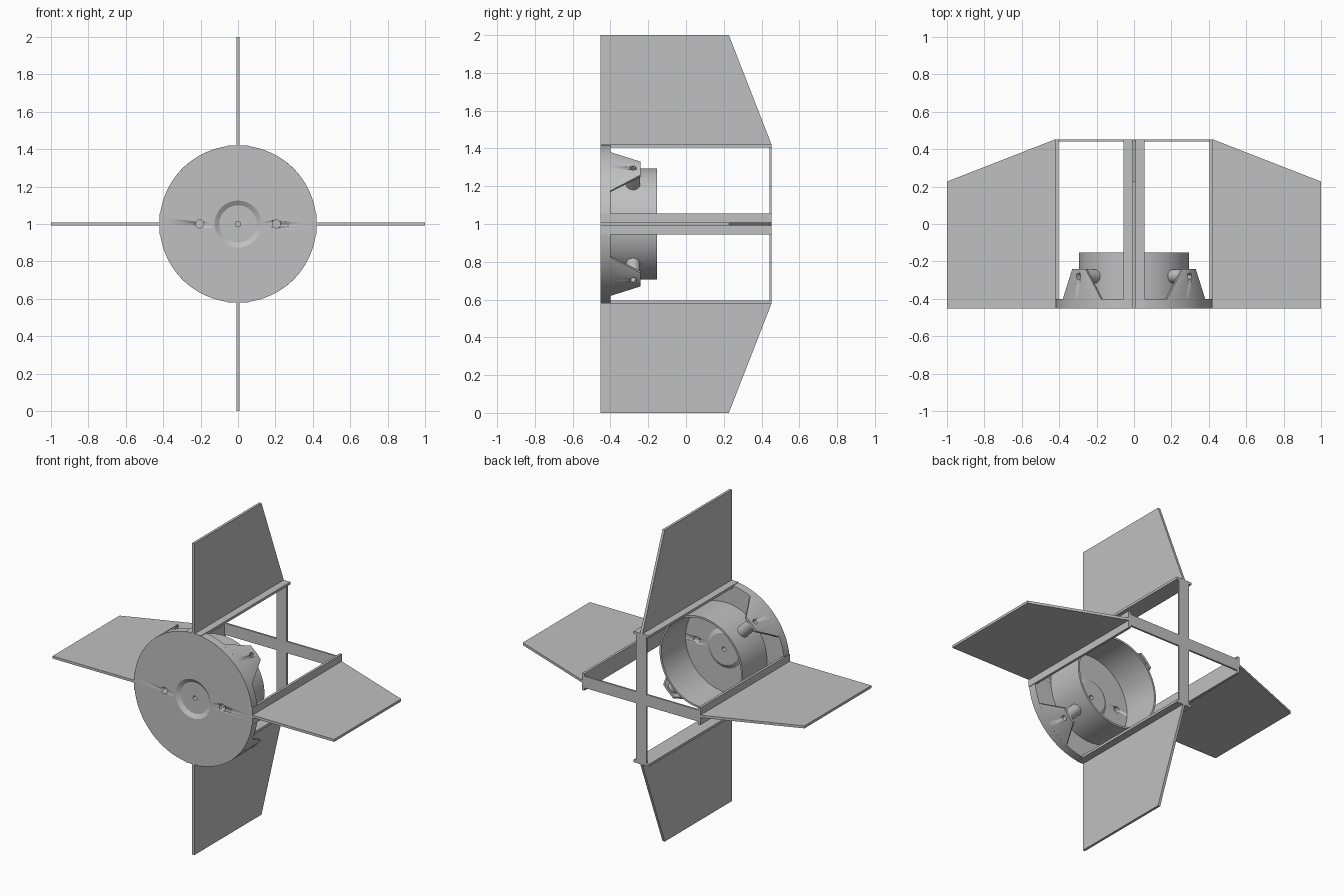
import bpy, bmesh, math
from mathutils import Matrix

cube = bpy.data.objects.get("Cube")
if cube:
    bpy.data.objects.remove(cube, do_unlink=True)

grey = bpy.data.materials.new("light grey")
grey.use_nodes = True
colour = (0.53, 0.53, 0.53, 1)
grey.diffuse_color = colour
grey.node_tree.nodes["Principled BSDF"].inputs["Base Color"].default_value = colour

CENTRE = 1.0            # height of the hub axis, which runs along y
R, FRONT, BACK = 0.42, -0.453, 0.453


def finish(name, bm, smooth=False):
    bmesh.ops.recalc_face_normals(bm, faces=bm.faces)
    mesh = bpy.data.meshes.new(name)
    bm.to_mesh(mesh)
    bm.free()
    mesh.materials.append(grey)
    obj = bpy.data.objects.new(name, mesh)
    bpy.context.collection.objects.link(obj)
    obj.location.z = CENTRE
    if smooth:
        activate(obj)
        bpy.ops.object.shade_smooth_by_angle(angle=math.radians(30))
    return obj


def activate(obj):
    bpy.ops.object.select_all(action='DESELECT')
    obj.select_set(True)
    bpy.context.view_layer.objects.active = obj


def lathe(name, profile, steps=72):
    """Spin a closed (radius, y) profile around the y axis."""
    bm = bmesh.new()
    rings = []
    for i in range(steps):
        a = math.tau * i / steps
        rings.append([bm.verts.new((r * math.cos(a), y, r * math.sin(a))) for r, y in profile])
    n = len(profile)
    for i in range(steps):
        p, q = rings[i], rings[(i + 1) % steps]
        for j in range(n):
            k = (j + 1) % n
            bm.faces.new((p[j], p[k], q[k], q[j]))
    return finish(name, bm, True)


def prism(name, corners, depth):
    """Extrude a flat outline along the depth vector."""
    bm = bmesh.new()
    face = bm.faces.new([bm.verts.new(c) for c in corners])
    new = bmesh.ops.extrude_face_region(bm, geom=[face])["geom"]
    bmesh.ops.translate(bm, vec=depth, verts=[v for v in new if isinstance(v, bmesh.types.BMVert)])
    return finish(name, bm)


def rod(name, radius, length, centre, axis, steps=24):
    bm = bmesh.new()
    turn = Matrix.Rotation(math.pi / 2, 4, axis)
    bmesh.ops.create_cone(bm, cap_ends=True, segments=steps, radius1=radius, radius2=radius,
                          depth=length, matrix=Matrix.Translation(centre) @ turn)
    return finish(name, bm, True)


def drill(obj, cutter):
    mod = obj.modifiers.new("hole", 'BOOLEAN')
    mod.operation, mod.solver, mod.object = 'DIFFERENCE', 'EXACT', cutter
    activate(obj)
    bpy.ops.object.modifier_apply(modifier=mod.name)
    bpy.data.objects.remove(cutter, do_unlink=True)


def repeat_around(obj, start=0):
    """Place four copies around the hub axis."""
    for i in range(4):
        item = obj if i == 0 else obj.copy()
        if i:
            bpy.context.collection.objects.link(item)
        item.rotation_euler.y = math.radians(start + 90 * i)


# Front disc with a shallow countersunk centre and two through holes
disc = lathe("front_disc", [(0.014, -0.437), (0.10, -0.437), (0.125, FRONT), (R, FRONT),
                            (R, -0.40), (0.125, -0.40), (0.10, -0.385), (0.014, -0.385)])
for side in (-1, 1):
    drill(disc, rod("hole_cutter", 0.021, 0.3, (0.205 * side, -0.42, 0), 'X'))

# Open cup behind the disc
lathe("cup", [(0.283, -0.41), (0.295, -0.41), (0.295, -0.153), (0.283, -0.153)])

# Curved tapering brackets with bolt holes, held to the cup by pins
bm = bmesh.new()
steps, sections = 10, []
for i in range(steps + 1):
    t = 2 * i / steps - 1
    section = []
    for r, y, spread in ((0.404, -0.41, 21), (R, -0.41, 21), (R, -0.24, 6.8), (0.404, -0.24, 6.8)):
        a = math.radians(spread * t)
        section.append(bm.verts.new((r * math.cos(a), y, r * math.sin(a))))
    sections.append(section)
for p, q in zip(sections, sections[1:]):
    for j in range(4):
        k = (j + 1) % 4
        bm.faces.new((p[j], p[k], q[k], q[j]))
bm.faces.new(sections[0])
bm.faces.new(sections[-1])
bracket = finish("bracket", bm, True)
pin = rod("bracket_pin", 0.037, 0.125, (0.3475, -0.28, 0), 'Y')
for part in (bracket, pin):
    drill(part, rod("hole_cutter", 0.016, 0.1, (0.40, -0.28, 0), 'Y'))
    repeat_around(part, 45)

# Long rails from the disc to the back cross
repeat_around(prism("rail", [(0.404, FRONT, -0.055), (R, FRONT, -0.055),
                             (R, FRONT, 0.055), (0.404, FRONT, 0.055)], (0, BACK - FRONT, 0)))

# Four mitred arms forming the back cross
w = 0.037
repeat_around(prism("back_cross_arm", [(0, BACK, 0), (w, BACK, -w), (0.405, BACK, -w),
                                       (0.405, BACK, w), (w, BACK, w)], (0, -0.012, 0)))

# Tapered fins
repeat_around(prism("fin", [(0.415, FRONT, -0.008), (1, FRONT, -0.008), (1, 0.227, -0.008),
                            (R, BACK, -0.008), (0.415, BACK, -0.008)], (0, 0, 0.016)))
